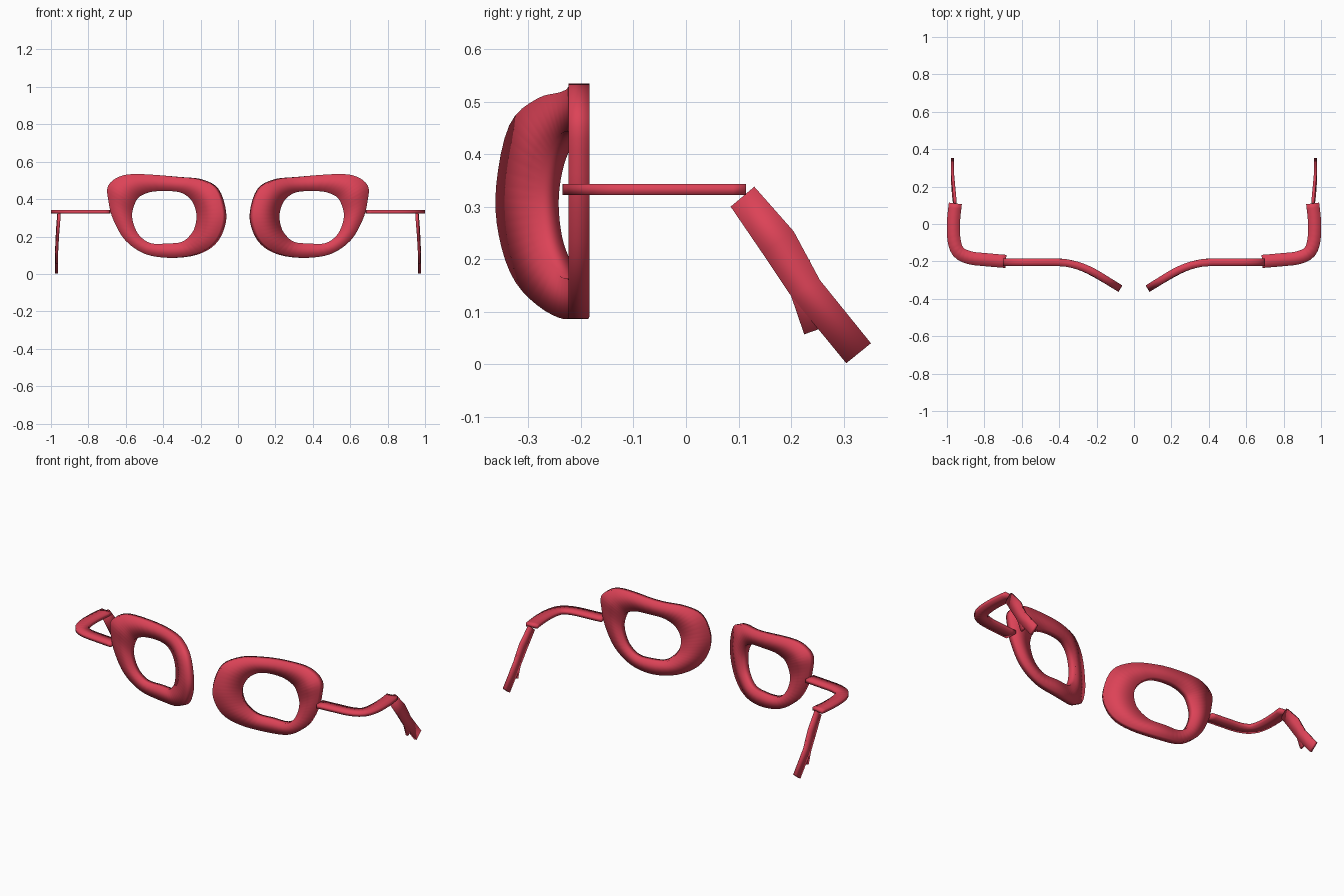
import bpy, bmesh
from mathutils import Vector

if "Cube" in bpy.data.objects:
    bpy.data.objects.remove(bpy.data.objects["Cube"], do_unlink=True)

red = bpy.data.materials.new("frame red")
red.use_nodes = True
red.diffuse_color = (0.72, 0.055, 0.095, 1)
red.node_tree.nodes["Principled BSDF"].inputs["Base Color"].default_value = red.diffuse_color


def smooth_path(points, steps, closed):
    """Catmull-Rom curve through the points."""
    pts = [Vector(p) for p in points]
    n = len(pts)
    pick = lambda i: pts[i % n] if closed else pts[max(0, min(n - 1, i))]
    out = []
    for i in range(n if closed else n - 1):
        a, b, c, d = (pick(i + k) for k in (-1, 0, 1, 2))
        for s in range(steps):
            t = s / steps
            out.append(0.5 * (2 * b + (c - a) * t + (2 * a - 5 * b + 4 * c - d) * t ** 2
                              + (3 * b - a - 3 * c + d) * t ** 3))
    return out if closed else out + [pts[-1]]


def loft(name, rows, side, closed=False):
    """Skin a row of four-cornered sections into a smooth shaded solid."""
    bm = bmesh.new()
    rings = [[bm.verts.new((p[0] * side, p[1], p[2])) for p in row] for row in rows]
    for i in range(len(rings) if closed else len(rings) - 1):
        a, b = rings[i], rings[(i + 1) % len(rings)]
        for k in range(4):
            m = (k + 1) % 4
            bm.faces.new((a[k], a[m], b[m], b[k]))
    if not closed:
        bm.faces.new(rings[0])
        bm.faces.new(rings[-1])
    bmesh.ops.recalc_face_normals(bm, faces=bm.faces)
    for f in bm.faces:
        f.smooth = True
    mesh = bpy.data.meshes.new(name)
    bm.to_mesh(mesh)
    bm.free()
    mesh.materials.append(red)
    obj = bpy.data.objects.new(name, mesh)
    bpy.context.collection.objects.link(obj)


# Rim: flat ring outline bent forward towards the nose
outer = [(.695, .47), (.63, .522), (.523, .534), (.31, .518), (.2, .505),
         (.115, .455), (.075, .34), (.083, .245), (.133, .157), (.23, .102),
         (.363, .086), (.497, .107), (.603, .18), (.667, .29), (.692, .385)]
inner = [(.545, .39), (.515, .42), (.45, .441), (.33, .441), (.27, .42),
         (.232, .38), (.213, .32), (.22, .256), (.245, .21), (.295, .171),
         (.375, .163), (.465, .164), (.525, .203), (.557, .262), (.566, .325)]


def bent(p, offset):
    d = max(0, .42 - p.x)
    c = min(d, .24)
    y = -.204 - 1.3 * c * c - 2.6 * c * (d - c)
    normal = Vector((-2.6 * c, 1, 0)).normalized()
    return Vector((p.x, y, p.y)) + normal * offset


rim_rows = [(bent(o, -.02), bent(o, .02), bent(i, .02), bent(i, -.02))
            for o, i in zip(smooth_path(outer, 4, True), smooth_path(inner, 4, True))]

# Arm: flat ribbon turning the corner at the hinge
arm_path = smooth_path([(.685, -.2), (.79, -.191), (.88, -.18), (.94, -.148),
                        (.963, -.08), (.965, .016), (.955, .11)], 3, False)
arm_rows = []
for i, p in enumerate(arm_path):
    t = (arm_path[min(i + 1, len(arm_path) - 1)] - arm_path[max(i - 1, 0)]).normalized()
    w = Vector((-t.y, t.x)) * .035
    arm_rows.append([(q.x, q.y, z) for q, z in
                     ((p + w, .322), (p - w, .322), (p - w, .343), (p + w, .343))])


def strip(sections, half):
    """Rows of a thin upright band from (x, rear edge, front edge)."""
    return [[(x - half, *a), (x + half, *a), (x + half, *b), (x - half, *b)]
            for x, a, b in sections]


# Ear hook: sloping band with a short tab behind it
hook_rows = strip([(.957, (.085, .30), (.13, .338)),
                   (.964, (.145, .212), (.205, .253)),
                   (.969, (.2, .13), (.255, .16)),
                   (.97, (.305, .002), (.352, .04))], .008)
tab_rows = strip([(.967, (.18, .16), (.235, .2)),
                  (.97, (.2, .13), (.25, .15)),
                  (.97, (.225, .057), (.262, .07))], .007)

for label, side in (("left", 1), ("right", -1)):
    loft(label + "_rim", rim_rows, side, True)
    loft(label + "_arm", arm_rows, side)
    loft(label + "_ear_hook", hook_rows, side)
    loft(label + "_hook_tab", tab_rows, side)
